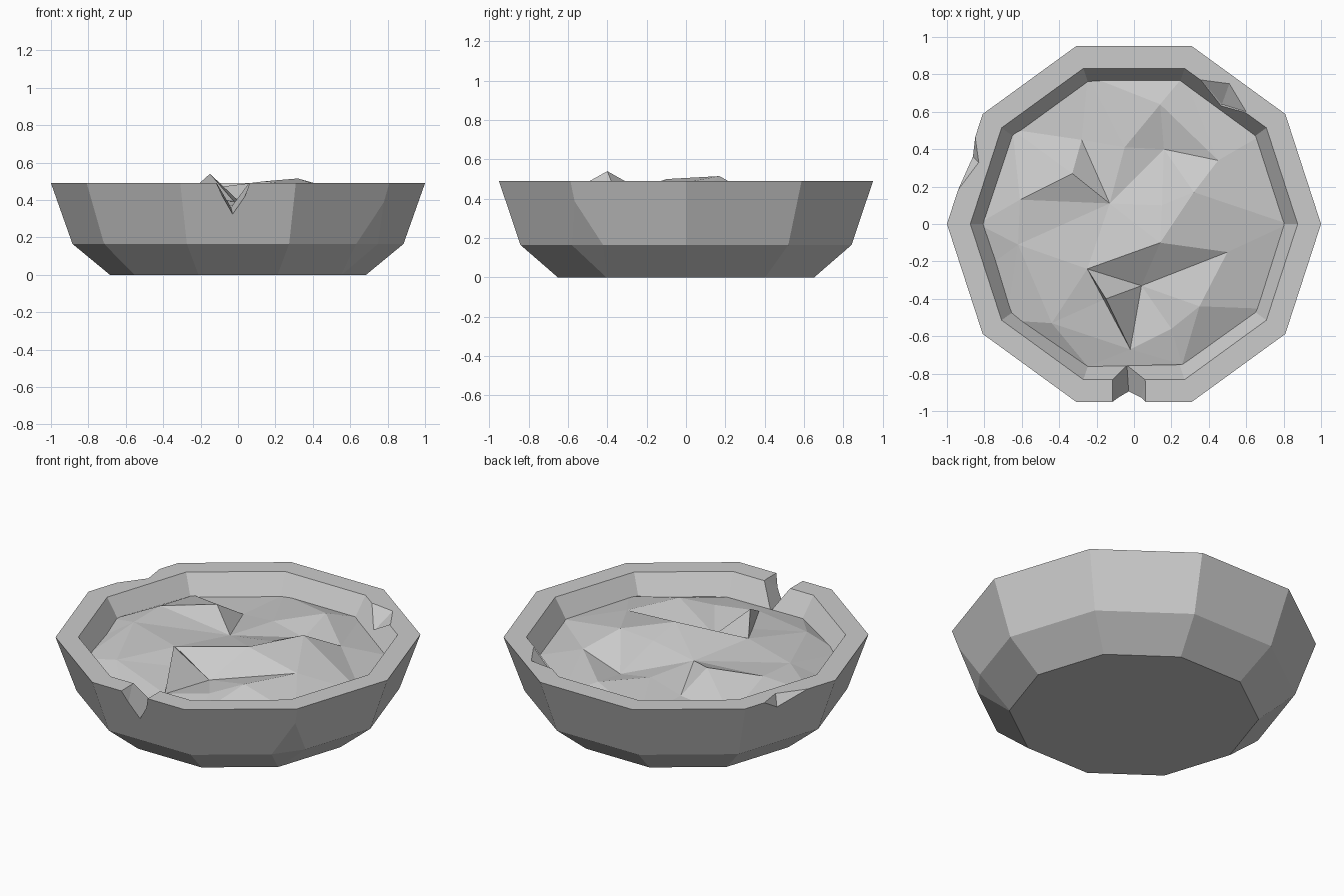
import bpy, bmesh
from math import cos, sin, radians
from mathutils import Vector
from mathutils.geometry import delaunay_2d_cdt

if "Cube" in bpy.data.objects:
    bpy.data.objects.remove(bpy.data.objects["Cube"])

SIDES = 10


def make_object(name, bm):
    mesh = bpy.data.meshes.new(name)
    bmesh.ops.recalc_face_normals(bm, faces=bm.faces[:])
    bm.to_mesh(mesh)
    bm.free()
    obj = bpy.data.objects.new(name, mesh)
    bpy.context.collection.objects.link(obj)
    return obj


def hull(name, points):
    bm = bmesh.new()
    for p in points:
        bm.verts.new(p)
    res = bmesh.ops.convex_hull(bm, input=bm.verts[:])
    junk = {g for g in res["geom_interior"] + res["geom_unused"]
            if isinstance(g, bmesh.types.BMVert)}
    bmesh.ops.delete(bm, geom=list(junk), context='VERTS')
    obj = make_object(name, bm)
    obj.hide_render = True
    return obj


def chip(name, points, shift):
    # wedge swept out of the material, then upwards
    pts = [Vector(p) for p in points]
    pts += [p + Vector(shift) for p in pts]
    pts += [p + Vector((0, 0, 0.15)) for p in pts]
    return hull(name, pts)


# Bowl: ten-sided wall with outer and inner profile (radius, height)
profile = [(0.685, 0), (0.885, 0.165), (1.0, 0.49),
           (0.875, 0.49), (0.80, 0.37), (0.70, 0.20)]
bm = bmesh.new()
rings = [[bm.verts.new((r * cos(radians(36 * i)), r * sin(radians(36 * i)), z))
          for i in range(SIDES)] for r, z in profile]
for lo, hi in zip(rings, rings[1:]):
    for i in range(SIDES):
        j = (i + 1) % SIDES
        bm.faces.new((lo[i], lo[j], hi[j], hi[i]))
bm.faces.new(rings[0][::-1])
bm.faces.new(rings[-1])

# Worn corner on the outer wall, two flat cuts
corner = Vector((cos(radians(-36)), sin(radians(-36)), 0))
for (r0, z0), (r1, z1) in [((0.853, 0.165), (0.965, 0.39)),
                           ((0.73, 0.045), (0.853, 0.165))]:
    normal = corner * (z1 - z0) + Vector((0, 0, -(r1 - r0)))
    res = bmesh.ops.bisect_plane(
        bm, geom=bm.verts[:] + bm.edges[:] + bm.faces[:],
        plane_co=corner * r0 + Vector((0, 0, z0)), plane_no=normal, clear_outer=True)
    bmesh.ops.holes_fill(bm, edges=[e for e in bm.edges if e.is_boundary], sides=0)
bowl = make_object("bowl", bm)

# Cutters: V notch at the front, chipped outer rim, chipped inner rim
cutters = [
    hull("notch_cutter", [(-0.165, -1.1, 0.6), (0.10, -1.1, 0.6),
                          (-0.165, -0.72, 0.6), (0.10, -0.72, 0.6),
                          (-0.015, -1.1, 0.27), (-0.04, -0.72, 0.37)]),
    chip("outer_chip_cutter", [(-0.95, 0.17, 0.49), (-0.83, 0.33, 0.49),
                               (-0.85, 0.47, 0.49), (-0.87, 0.37, 0.41)],
         (-0.2, 0.07, 0)),
    chip("inner_chip_cutter", [(0.36, 0.77, 0.49), (0.51, 0.75, 0.49),
                               (0.60, 0.60, 0.49), (0.47, 0.64, 0.41)],
         (-0.12, -0.16, 0)),
]
for c in cutters:
    mod = bowl.modifiers.new(c.name, 'BOOLEAN')
    mod.operation = 'DIFFERENCE'
    mod.solver = 'EXACT'
    mod.object = c
bpy.context.view_layer.update()
bowl_eval = bowl.evaluated_get(bpy.context.evaluated_depsgraph_get())
cut_mesh = bpy.data.meshes.new_from_object(bowl_eval)
bowl.modifiers.clear()
bowl.data = cut_mesh
for c in cutters:
    bpy.data.objects.remove(c)

# Fill: faceted lumpy surface, named points (x, y, height)
rim = [(0.80, 0), (0.66, 0.46), (0.26, 0.77), (-0.24, 0.77), (-0.63, 0.49),
       (-0.81, 0), (-0.73, -0.20), (-0.66, -0.50), (-0.24, -0.74),
       (0.25, -0.73), (0.68, -0.44)]
lumps = {
    "a": (-0.28, 0.45, 0.375), "b": (-0.33, 0.27, 0.49), "c": (-0.13, 0.11, 0.417),
    "d": (-0.05, 0.41, 0.41), "e": (0.14, 0.64, 0.42), "f": (0.16, 0.40, 0.37),
    "g": (0.45, 0.34, 0.42), "h": (0.32, 0.17, 0.515), "i": (0.15, 0.10, 0.46),
    "j": (-0.61, 0.13, 0.46), "k": (-0.62, -0.11, 0.45), "l": (-0.25, -0.24, 0.45),
    "m": (0.14, -0.10, 0.50), "n": (0.50, -0.15, 0.455), "o": (0.04, -0.33, 0.36),
    "p": (-0.02, -0.67, 0.39), "q": (-0.15, -0.40, 0.54), "r": (-0.44, -0.53, 0.43),
    "s": (0.20, -0.56, 0.41), "t": (0.35, -0.44, 0.46),
}
creases = "ab bc ac cd de ef cf fg gh hi ic lm mn no lo lp op lq qr qp st jk kl".split()
points = [Vector((x * 1.03, y * 1.03, 0.37)) for x, y in rim]
points += [Vector(p) for p in lumps.values()]
index = {k: len(rim) + n for n, k in enumerate(lumps)}
edges = [(n, (n + 1) % len(rim)) for n in range(len(rim))]
edges += [(index[c[0]], index[c[1]]) for c in creases]
flat, _, faces, source, _, _ = delaunay_2d_cdt([p.xy for p in points], edges, [], 0, 1e-5)
bm = bmesh.new()
verts = []
for co, src in zip(flat, source):
    z = points[src[0]].z if src else 0.42
    verts.append(bm.verts.new((co.x, co.y, z)))
for f in faces:
    bm.faces.new([verts[n] for n in f])
fill = make_object("fill", bm)
if fill.data.polygons[0].normal.z < 0:
    fill.data.flip_normals()
